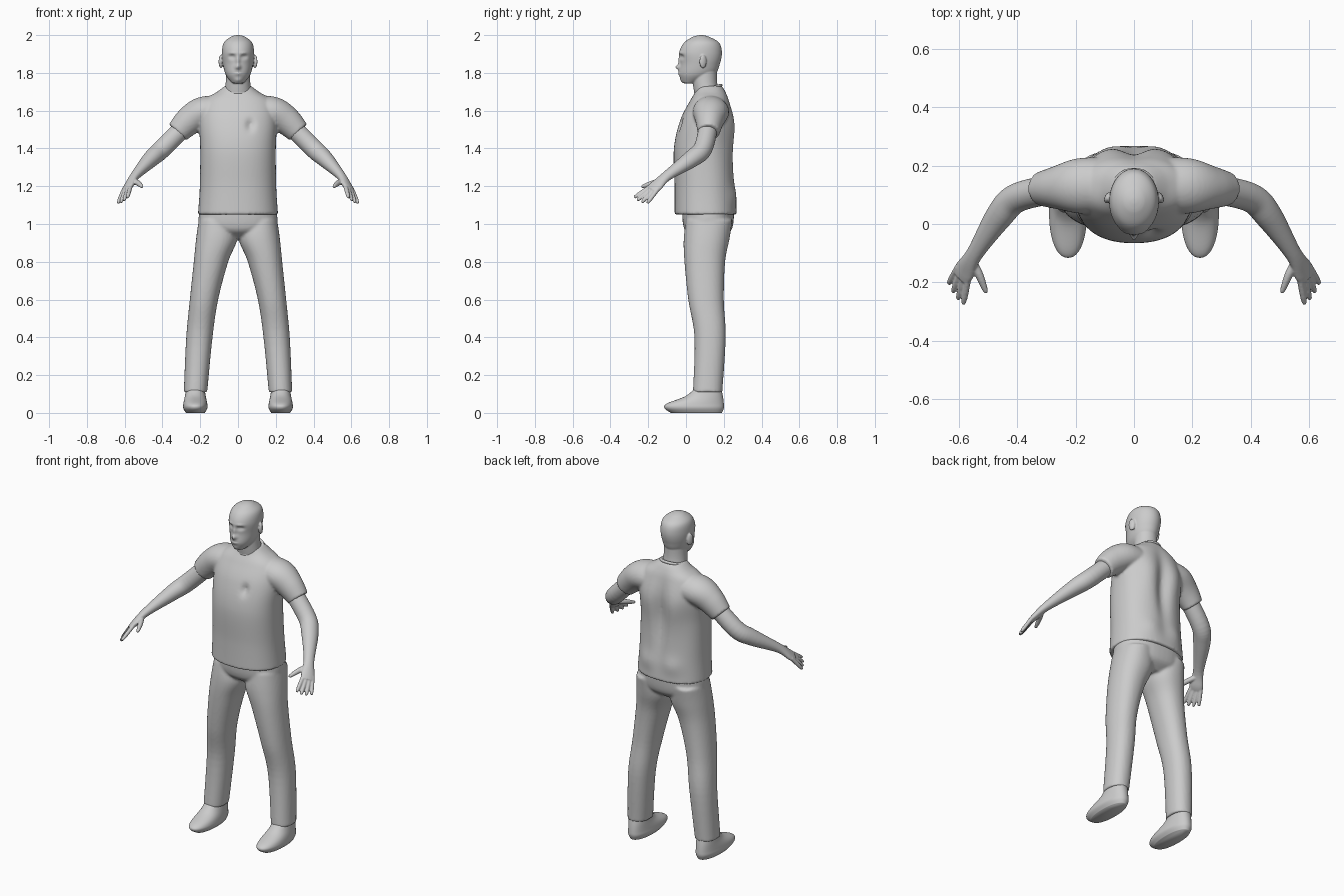
import bpy, bmesh, math
from mathutils import Vector, Matrix

cube = bpy.data.objects.get("Cube")
if cube:
    bpy.data.objects.remove(cube)

SIDES = {"left": 1, "right": -1}
color = (0.6, 0.6, 0.6, 1)
grey = bpy.data.materials.new("plain_grey")
grey.use_nodes = True
grey.diffuse_color = color
grey.node_tree.nodes["Principled BSDF"].inputs["Base Color"].default_value = color


def smooth_rows(rows, steps):
    """Smooth a list of rows with a Catmull-Rom curve."""
    points = [Vector(row) for row in rows]
    points = points[:1] + points + points[-1:]
    result = []
    for a, b, c, d in zip(points, points[1:], points[2:], points[3:]):
        for k in range(steps):
            t = k / steps
            bend = a * 2 - b * 5 + c * 4 - d
            twist = (b - c) * 3 + d - a
            result.append(b + (c - a) * (t / 2) + bend * (t * t / 2) + twist * (t ** 3 / 2))
    return result + points[-1:]


def power_curve(value, power):
    return math.copysign(abs(value) ** (2 / power), value)


def loft(bm, rows, sign=1, across=None, count=48, power=2, steps=6):
    """Skin rings (x, y, z, radius_u, radius_v); rings stay level unless across is given."""
    rows = smooth_rows(rows, steps)
    last = len(rows) - 1
    rings = []
    for i, row in enumerate(rows):
        centre, radius_u, radius_v = Vector(row[:3]), row[3], row[4]
        u, v = Vector((1, 0, 0)), Vector((0, 1, 0))
        if across:
            ahead, behind = rows[min(i + 1, last)], rows[max(i - 1, 0)]
            tangent = (Vector(ahead[:3]) - Vector(behind[:3])).normalized()
            u = (across - tangent * across.dot(tangent)).normalized()
            v = tangent.cross(u)
        ring = []
        for k in range(count):
            angle = math.tau * k / count
            point = (centre + u * radius_u * power_curve(math.cos(angle), power)
                     + v * radius_v * power_curve(math.sin(angle), power))
            point.x *= sign
            ring.append(bm.verts.new(point))
        rings.append(ring)
    for lower, upper in zip(rings, rings[1:]):
        for k in range(count):
            bm.faces.new((lower[k - 1], lower[k], upper[k], upper[k - 1]))
    bm.faces.new(rings[0])
    bm.faces.new(rings[-1])


def slab(z, inner, outer, front, back):
    """Level loft row from its limits."""
    return ((inner + outer) / 2, (front + back) / 2, z, (outer - inner) / 2, (back - front) / 2)


def centred(rows, x=0):
    """Level loft rows from (z, half width, front, back)."""
    return [slab(z, x - half, x + half, front, back) for z, half, front, back in rows]


def bump(bm, centre, width, height, push):
    """Push the surface softly along y around a point."""
    centre = Vector(centre)
    for vert in bm.verts:
        offset = vert.co - centre
        distance = (offset.x / width) ** 2 + (offset.z / height) ** 2 + (offset.y / 0.05) ** 2
        vert.co.y += push * math.exp(-distance)


def finish(name, bm, voxel=0):
    """Make the object; a voxel size fuses overlapping pieces."""
    bmesh.ops.recalc_face_normals(bm, faces=bm.faces)
    mesh = bpy.data.meshes.new(name)
    bm.to_mesh(mesh)
    bm.free()
    mesh.materials.append(grey)
    mesh.shade_smooth()
    part = bpy.data.objects.new(name, mesh)
    bpy.context.collection.objects.link(part)
    if voxel:
        fuse = part.modifiers.new("fuse", "REMESH")
        fuse.mode = "VOXEL"
        fuse.voxel_size = voxel
        fuse.use_smooth_shade = True
        soften = part.modifiers.new("soften", "SMOOTH")
        soften.iterations = 3


# Head: skull, then nose, lips and chin, then eyes, brows and ears, then neck
bm = bmesh.new()
loft(bm, centred([
    (1.745, 0.03, -0.015, 0.05), (1.79, 0.065, -0.035, 0.15), (1.85, 0.08, -0.03, 0.18),
    (1.91, 0.085, -0.035, 0.19), (1.96, 0.075, -0.01, 0.175), (1.99, 0.04, 0.035, 0.125),
    (2, 0.01, 0.07, 0.09)]), count=96, steps=12)
face = -0.035
bump(bm, (0, face, 1.83), 0.014, 0.013, -0.023)
bump(bm, (0, face, 1.86), 0.01, 0.025, -0.012)
bump(bm, (0, face, 1.8), 0.02, 0.012, -0.008)
bump(bm, (0, face, 1.803), 0.02, 0.003, 0.007)
bump(bm, (0, face, 1.76), 0.02, 0.012, -0.006)
for sign in SIDES.values():
    eye = sign * 0.032
    bump(bm, (eye, face, 1.885), 0.017, 0.011, 0.015)
    bump(bm, (eye, face, 1.883), 0.01, 0.006, -0.006)
    bump(bm, (eye, face, 1.905), 0.02, 0.007, -0.005)
    ear = (Matrix.Translation((sign * 0.09, 0.09, 1.86)) @ Matrix.Rotation(sign * 0.4, 4, "Z")
           @ Matrix.Diagonal((0.011, 0.02, 0.036, 1)))
    bmesh.ops.create_uvsphere(bm, u_segments=24, v_segments=16, radius=1, matrix=ear)
loft(bm, centred([(1.66, 0.075, 0.05, 0.18), (1.75, 0.065, 0.035, 0.165),
                  (1.83, 0.062, 0.03, 0.165)]))
finish("head", bm, 0.004)

# Bare arms, each fused with palm, four fingers and thumb
first_knuckle, last_knuckle = Vector((0.57, -0.195, 1.195)), Vector((0.61, -0.16, 1.17))
first_tip, last_tip = Vector((0.585, -0.275, 1.14)), Vector((0.635, -0.205, 1.11))
across = last_knuckle - first_knuckle
for side, sign in SIDES.items():
    bm = bmesh.new()
    loft(bm, [(0.28, 0.12, 1.52, 0.05, 0.05), (0.4, 0.09, 1.4, 0.05, 0.05),
              (0.46, 0.03, 1.345, 0.048, 0.044), (0.545, -0.1, 1.255, 0.03, 0.024),
              (0.58, -0.16, 1.2, 0.04, 0.018), (0.594, -0.185, 1.18, 0.035, 0.012)],
         sign, across)
    for i in range(4):
        base, tip = first_knuckle.lerp(last_knuckle, i / 3), first_tip.lerp(last_tip, i / 3)
        if i in (1, 2):
            tip = base.lerp(tip, 1.1)
        path = [(-0.3, 0.011), (0.6, 0.011), (0.94, 0.008), (1, 0.004)]
        loft(bm, [(*base.lerp(tip, t), r, r) for t, r in path], sign, across, count=16)
    loft(bm, [(0.555, -0.125, 1.23, 0.014, 0.014), (0.53, -0.175, 1.217, 0.015, 0.014),
              (0.51, -0.226, 1.2, 0.01, 0.009), (0.505, -0.236, 1.195, 0.004, 0.004)],
         sign, across, count=16)
    finish(side + "_arm", bm, 0.004)

# Shirt: body and sleeves fused, with shoulder blades, spine hollow and chest dent
bm = bmesh.new()
loft(bm, centred([
    (1.05, 0.212, -0.06, 0.27), (1.2, 0.202, -0.06, 0.26), (1.4, 0.2, -0.064, 0.25),
    (1.55, 0.205, -0.03, 0.25), (1.65, 0.18, 0.02, 0.23), (1.7, 0.11, 0.05, 0.21),
    (1.73, 0.07, 0.06, 0.19)]), count=96, power=2.3, steps=9)
for sign in SIDES.values():
    loft(bm, [(0.1, 0.13, 1.6, 0.09, 0.08), (0.19, 0.13, 1.59, 0.094, 0.082),
              (0.26, 0.125, 1.545, 0.075, 0.076), (0.32, 0.12, 1.485, 0.058, 0.062)],
         sign, Vector((0, 1, 0)))
    bump(bm, (sign * 0.1, 0.25, 1.5), 0.07, 0.12, 0.015)
    bump(bm, (sign * 0.09, 0.26, 1.15), 0.06, 0.05, 0.01)
bump(bm, (0, 0.25, 1.42), 0.04, 0.2, -0.025)
bump(bm, (0.065, -0.05, 1.525), 0.02, 0.03, 0.022)
finish("shirt", bm, 0.008)

# Collar band, higher at the nape
bpy.ops.mesh.primitive_torus_add(major_radius=0.07, minor_radius=0.008, major_segments=64,
                                 location=(0, 0.118, 1.714), rotation=(0.3, 0, 0))
collar = bpy.context.object
collar.name = "collar"
collar.data.materials.append(grey)
collar.data.shade_smooth()

# Trousers: hips and legs fused
bm = bmesh.new()
loft(bm, centred([(0.925, 0.08, 0.05, 0.19), (0.96, 0.17, 0, 0.235),
                  (1, 0.207, -0.016, 0.25), (1.07, 0.205, -0.02, 0.255)]), power=2.3)
for sign in SIDES.values():
    loft(bm, [slab(1.02, 0.02, 0.208, 0, 0.245), slab(0.92, 0.004, 0.222, -0.012, 0.23),
              slab(0.8, 0.052, 0.234, -0.008, 0.207), slab(0.6, 0.105, 0.255, 0.012, 0.2),
              slab(0.4, 0.135, 0.274, 0.045, 0.21), slab(0.11, 0.163, 0.287, 0.037, 0.192)],
         sign, power=2.2)
finish("trousers", bm, 0.008)

# Shoes
for side, sign in SIDES.items():
    bm = bmesh.new()
    loft(bm, centred([(0, 0.05, -0.08, 0.19), (0.025, 0.064, -0.114, 0.2), (0.05, 0.063, -0.1, 0.2),
                      (0.09, 0.055, 0, 0.195), (0.14, 0.048, 0.055, 0.185)], 0.226),
         sign, power=2.2)
    finish(side + "_shoe", bm)
